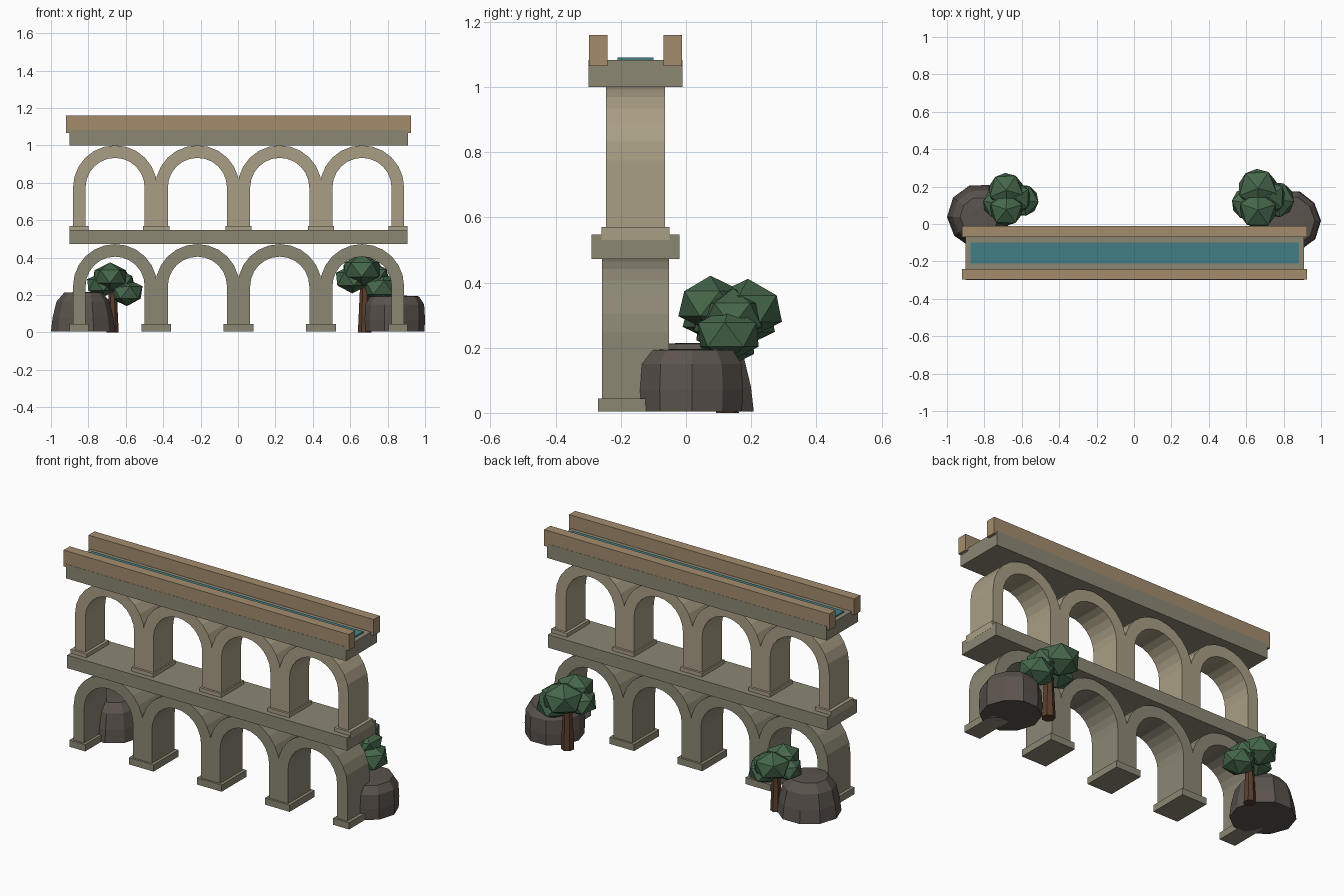
import bpy, bmesh, math, random
from mathutils import Matrix, Vector

if "Cube" in bpy.data.objects:
    bpy.data.objects.remove(bpy.data.objects["Cube"])

random.seed(4)
X0, YC = 0.003, -0.155          # centre line of the aqueduct
PITCH, R_OUT, R_IN = 0.44, 0.225, 0.158


def material(name, rgb):
    m = bpy.data.materials.new(name)
    m.diffuse_color = (*rgb, 1)
    m.use_nodes = True
    m.node_tree.nodes["Principled BSDF"].inputs["Base Color"].default_value = m.diffuse_color
    return m


STONE_LOW = material("lower_stone", (0.265, 0.245, 0.175))
STONE_UP = material("upper_stone", (0.40, 0.345, 0.235))
TRIM = material("parapet_stone", (0.37, 0.265, 0.155))
WATER = material("water", (0.055, 0.21, 0.235))
ROCK = material("rock", (0.105, 0.088, 0.075))
BARK = material("bark", (0.10, 0.048, 0.025))
LEAF = material("leaf", (0.06, 0.135, 0.07))


def finish(name, bm, mat):
    bmesh.ops.recalc_face_normals(bm, faces=bm.faces)
    me = bpy.data.meshes.new(name)
    bm.to_mesh(me)
    bm.free()
    me.materials.append(mat)
    ob = bpy.data.objects.new(name, me)
    bpy.context.collection.objects.link(ob)
    return ob


def box(name, x, y, z, mat):
    """Box from (min, max) pairs."""
    bm = bmesh.new()
    size = [b - a for a, b in (x, y, z)]
    mid = [(a + b) / 2 for a, b in (x, y, z)]
    bmesh.ops.create_cube(bm, size=1,
                          matrix=Matrix.Translation(mid) @ Matrix.Diagonal((*size, 1)))
    return finish(name, bm, mat)


def arch(name, cx, z_foot, z_spring, half_depth, mat, n=12):
    """Round arch with straight legs, extruded through the depth."""
    def path(r):
        pts = [(r, z_foot)]
        pts += [(r * math.cos(math.pi * i / n), z_spring + r * math.sin(math.pi * i / n))
                for i in range(n + 1)]
        return pts + [(-r, z_foot)]
    bm = bmesh.new()
    rows = []
    for r, y in ((R_OUT, -1), (R_OUT, 1), (R_IN, 1), (R_IN, -1)):
        rows.append([bm.verts.new((cx + px, YC + y * half_depth, pz)) for px, pz in path(r)])
    for k in range(4):
        a, b = rows[k], rows[(k + 1) % 4]
        for i in range(len(a) - 1):
            bm.faces.new((a[i], a[i + 1], b[i + 1], b[i]))
    for end in (0, -1):
        bm.faces.new([row[end] for row in rows])
    return finish(name, bm, mat)


def tier(label, z_foot, z_spring, half_depth, base_z, base_half_depth, base_w, mat):
    """Four arches and the five pier bases under them."""
    for i in range(4):
        arch(f"{label}_arch_{i + 1}", X0 + (i - 1.5) * PITCH, z_foot, z_spring, half_depth, mat)
    for i in range(5):
        cx, w = X0 + (i - 2) * PITCH, base_w
        if i in (0, 4):
            cx, w = X0 + (i - 2) / 2 * 0.853, 0.103
        box(f"{label}_pier_base_{i + 1}", (cx - w / 2, cx + w / 2),
            (YC - base_half_depth, YC + base_half_depth), base_z, mat)


def slab(name, half_x, half_y, z, mat):
    return box(name, (X0 - half_x, X0 + half_x), (YC - half_y, YC + half_y), z, mat)


# Two arcades and their decks
tier("lower", 0.01, 0.247, 0.103, (0.005, 0.044), 0.115, 0.16, STONE_LOW)
slab("middle_deck", 0.904, 0.135, (0.472, 0.548), STONE_LOW)
tier("upper", 0.54, 0.775, 0.091, (0.53, 0.57), 0.104, 0.14, STONE_UP)
slab("top_deck", 0.905, 0.144, (1.0, 1.083), STONE_LOW)

# Water channel between two parapets
slab("water_channel", 0.878, 0.055, (1.07, 1.09), WATER)
for side, s in (("front", -1), ("back", 1)):
    y = sorted((YC + s * 0.086, YC + s * 0.143))
    box(f"{side}_parapet", (X0 - 0.922, X0 + 0.922), y, (1.065, 1.16), TRIM)


def rock(name, cx, cy, rx, ry, rings, outward, n=10):
    """Faceted boulder: stacked uneven rings with a flat cap."""
    wobble = [1.0] + [random.uniform(0.95, 1.02) for _ in range(n - 1)]
    bm = bmesh.new()
    rows = []
    for r, z in rings:
        row = []
        for i in range(n):
            a = outward + math.tau * i / n
            k = r * wobble[i]
            row.append(bm.verts.new((cx + rx * k * math.cos(a), cy + ry * k * math.sin(a), z)))
        rows.append(row)
    for a, b in zip(rows, rows[1:]):
        for i in range(n):
            j = (i + 1) % n
            bm.faces.new((a[i], a[j], b[j], b[i]))
    bm.faces.new(rows[0])
    bm.faces.new(rows[-1])
    return finish(name, bm, ROCK)


# Boulders at both ends
rock("left_rock", -0.825, 0.038, 0.175, 0.176,
     ((1.0, 0.005), (0.95, 0.08), (0.83, 0.165), (0.6, 0.212), (0.3, 0.215)), math.pi)
rock("right_rock", 0.835, 0.018, 0.165, 0.167,
     ((0.98, 0.005), (1.0, 0.07), (0.97, 0.15), (0.8, 0.193), (0.4, 0.196)), 0)


# Crown blobs: offset from trunk foot, radius
BLOBS = (((-0.015, -0.05, 0.335), 0.11), ((-0.015, 0.065, 0.32), 0.117),
         ((-0.067, -0.015, 0.285), 0.098), ((0.085, 0.005, 0.24), 0.106),
         ((0.04, 0.02, 0.30), 0.105))


def tree(label, x, y, s):
    foot = Vector((x, y, 0))
    bm = bmesh.new()
    bmesh.ops.create_cone(bm, cap_ends=True, segments=7, radius1=0.037 * s, radius2=0.024 * s,
                          depth=0.27 * s, matrix=Matrix.Translation(foot + Vector((0, 0, 0.135 * s))))
    finish(f"{label}_tree_trunk", bm, BARK)
    bm = bmesh.new()
    for i, (off, r) in enumerate(BLOBS):
        bmesh.ops.create_icosphere(
            bm, subdivisions=1, radius=r * s,
            matrix=Matrix.Translation(foot + Vector(off) * s)
            @ Matrix.Diagonal((1, 1, 0.78, 1)) @ Matrix.Rotation(i * 0.7 + 0.3, 4, 'Z'))
    finish(f"{label}_tree_crown", bm, LEAF)


# Trees behind the outer arches
tree("left", -0.67, 0.122, 0.89)
tree("right", 0.677, 0.125, 1.0)
